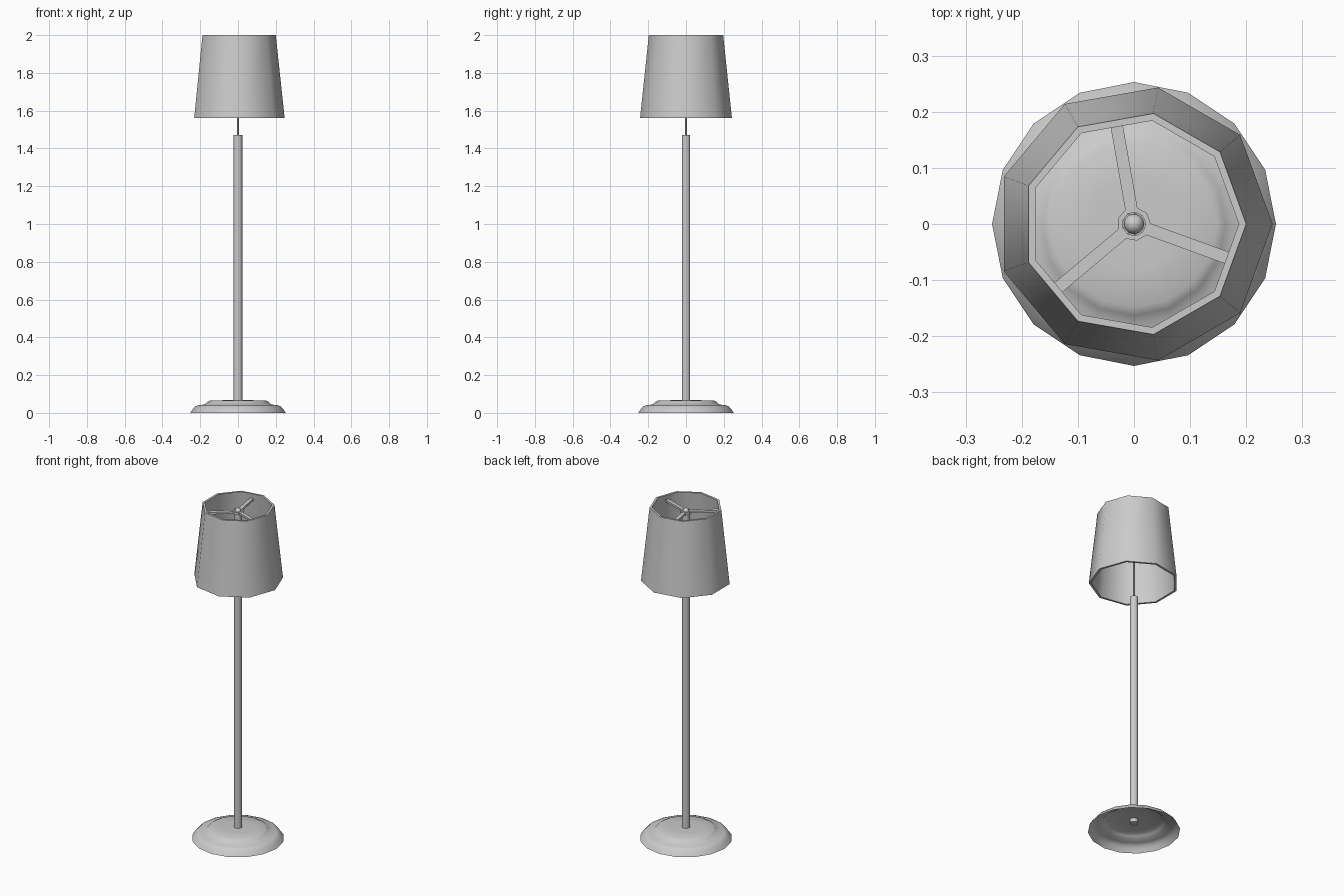
import bpy, bmesh
from math import pi, sin, cos, radians
from mathutils import Matrix

if "Cube" in bpy.data.objects:
    bpy.data.objects.remove(bpy.data.objects["Cube"])


def finish(name, bm, angle=None):
    bmesh.ops.remove_doubles(bm, verts=bm.verts, dist=1e-5)
    bmesh.ops.recalc_face_normals(bm, faces=bm.faces)
    me = bpy.data.meshes.new(name)
    bm.to_mesh(me)
    bm.free()
    ob = bpy.data.objects.new(name, me)
    bpy.context.collection.objects.link(ob)
    if angle:
        bpy.ops.object.select_all(action='DESELECT')
        ob.select_set(True)
        bpy.context.view_layer.objects.active = ob
        bpy.ops.object.shade_smooth_by_angle(angle=radians(angle))
    return ob


def lathe(name, profile, sides, closed=False, angle=50):
    """Spin a list of (radius, z) points around the z axis."""
    bm = bmesh.new()
    rings = [[bm.verts.new((r * cos(2 * pi * i / sides), r * sin(2 * pi * i / sides), z))
              for i in range(sides)] if r > 0 else [bm.verts.new((0, 0, z))] * sides
             for r, z in profile]
    pairs = list(zip(rings, rings[1:]))
    if closed:
        pairs.append((rings[-1], rings[0]))
    for a, b in pairs:
        for i in range(sides):
            j = (i + 1) % sides
            quad = list(dict.fromkeys([a[i], a[j], b[j], b[i]]))
            bm.faces.new(quad)
    return finish(name, bm, angle)


# Stepped foot: a hollow shell, open underneath
lathe("base", [(0.253, 0), (0.238, 0.022), (0.225, 0.035), (0.21, 0.041), (0.178, 0.044),
               (0.163, 0.058), (0.148, 0.065), (0.08, 0.067), (0, 0.068)], 16)

# Pole and the thin rod above it
lathe("pole", [(0, 0.045), (0.023, 0.045), (0.023, 1.47), (0, 1.47)], 10)
lathe("rod", [(0, 1.46), (0.005, 1.46), (0.005, 1.90), (0, 1.90)], 8)

# Nine-sided tapered shade with wall thickness
lathe("shade", [(0.247, 1.56), (0.2, 2.0), (0.187, 2.0), (0.234, 1.56)], 9, closed=True)

# Hub ring, holder tube and round finial
lathe("hub", [(0.03, 1.96), (0.03, 1.974), (0.021, 1.974), (0.021, 1.96)], 9, closed=True)
lathe("holder", [(0, 1.87), (0.021, 1.87), (0.021, 1.968), (0, 1.968)], 10)
bm = bmesh.new()
bmesh.ops.create_uvsphere(bm, u_segments=12, v_segments=8, radius=0.018,
                          matrix=Matrix.Translation((0, 0, 1.971)))
finish("finial", bm, 50)

# Three arms from the hub to the flats of the shade
for k, deg in enumerate((100, 220, 340)):
    bm = bmesh.new()
    bmesh.ops.create_cube(bm, size=1, matrix=Matrix.Rotation(radians(deg), 4, 'Z')
                          @ Matrix.Translation((0.103, 0, 1.967))
                          @ Matrix.Diagonal((0.154, 0.022, 0.012, 1)))
    finish(f"shade_arm_{k + 1}", bm)
